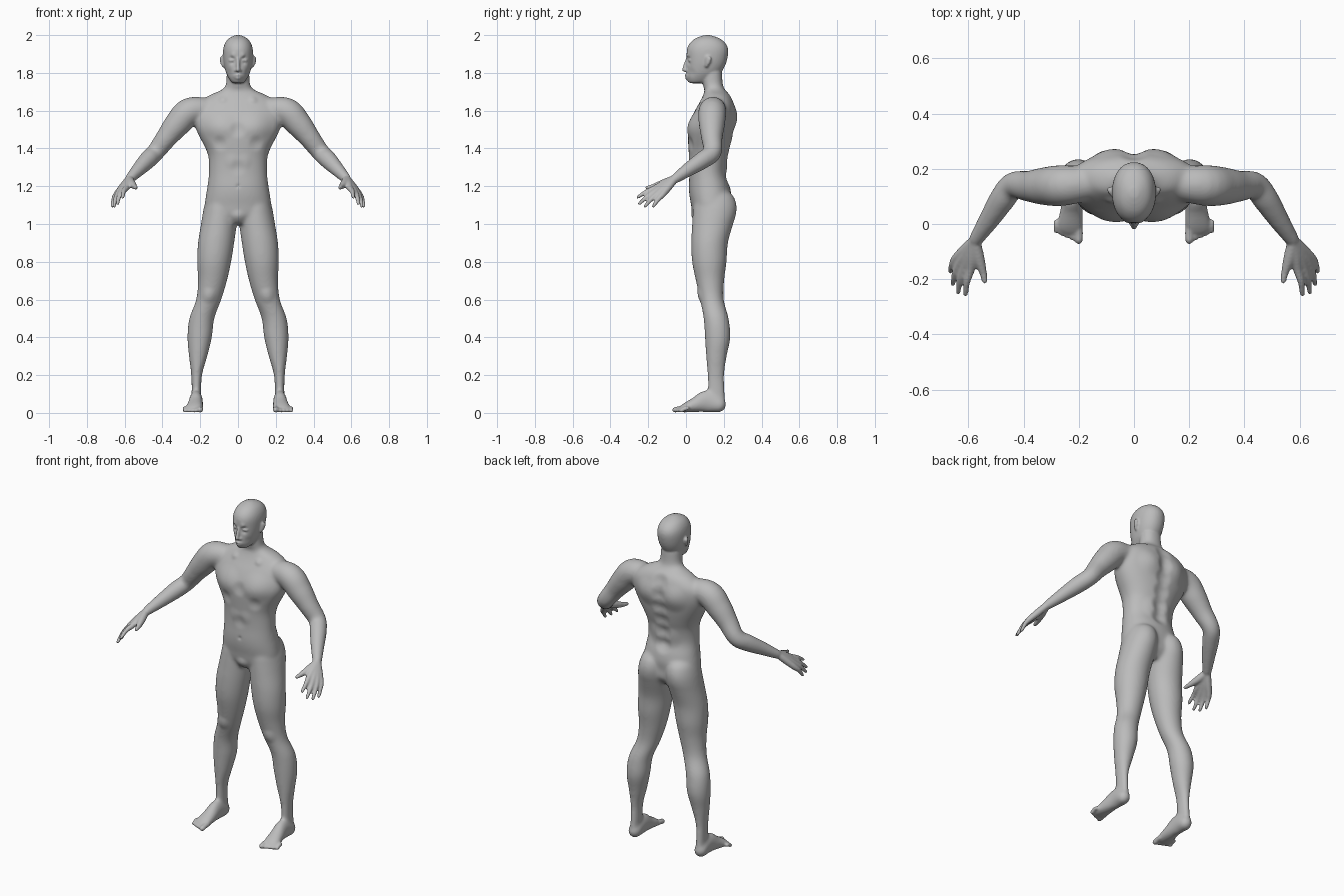
import bpy, bmesh, math
from mathutils import Vector

skin = bpy.data.materials.new("plain_grey")
skin.diffuse_color = (0.5, 0.5, 0.5, 1)


def spline(rows, steps=5):
    """Smooth list of rows through the given ones (Catmull-Rom)."""
    out = []
    for i in range(len(rows) - 1):
        a, b, c, d = (rows[max(0, min(len(rows) - 1, i + k))] for k in (-1, 0, 1, 2))
        for s in range(steps):
            t = s / steps
            out.append([0.5 * (2 * q + (r - p) * t + (2 * p - 5 * q + 4 * r - u) * t * t
                               + (3 * q - p - 3 * r + u) * t ** 3)
                        for p, q, r, u in zip(a, b, c, d)])
    return out + [list(rows[-1])]


def loft(name, rings):
    """Closed skin over a list of rings."""
    bm = bmesh.new()
    loops = [[bm.verts.new(p) for p in ring] for ring in rings]
    n = len(loops[0])
    for a, b in zip(loops, loops[1:]):
        for i in range(n):
            bm.faces.new((a[i], a[(i + 1) % n], b[(i + 1) % n], b[i]))
    bm.faces.new(loops[0])
    bm.faces.new(loops[-1])
    bmesh.ops.recalc_face_normals(bm, faces=bm.faces)
    me = bpy.data.meshes.new(name)
    bm.to_mesh(me)
    bm.free()
    ob = bpy.data.objects.new(name, me)
    bpy.context.collection.objects.link(ob)
    return ob


def column(name, rows, s=1, power=2.2, n=40):
    """Upright form; each row is z, x0, x1, y0, y1."""
    rings = []
    for z, x0, x1, y0, y1 in spline(rows):
        ring = []
        for i in range(n):
            c, d = math.cos(math.tau * i / n), math.sin(math.tau * i / n)
            ring.append((s * ((x0 + x1) / 2 + (x1 - x0) / 2 * math.copysign(abs(c) ** (2 / power), c)),
                         (y0 + y1) / 2 + (y1 - y0) / 2 * math.copysign(abs(d) ** (2 / power), d), z))
        rings.append(ring)
    return loft(name, rings)


def limb(name, pts, s=1, n=20):
    """Round-ended tube; each point is x, y, z, radius (, second radius)."""
    pts = spline([(s * p[0], p[1], p[2], p[3], p[-1]) for p in pts])
    pos = [Vector(p[:3]) for p in pts]
    whole = (pos[-1] - pos[0]).normalized()
    ref = Vector((0, 1, 0)) if abs(whole.z) > 0.95 else Vector((0, 0, 1))
    rings = []

    def ring(c, t, ra, rb):
        u = t.cross(ref).normalized()
        v = u.cross(t)
        rings.append([c + u * ra * math.cos(math.tau * i / n) + v * rb * math.sin(math.tau * i / n)
                      for i in range(n)])
    last = len(pts) - 1
    for k, p in enumerate(pts):
        t = (pos[min(k + 1, last)] - pos[max(k - 1, 0)]).normalized()
        r = min(p[3], p[4])
        if k == 0:
            for a in (85, 60, 30):
                c = math.cos(math.radians(a))
                ring(pos[0] - t * r * math.sin(math.radians(a)), t, p[3] * c, p[4] * c)
        ring(pos[k], t, p[3], p[4])
        if k == last:
            for a in (30, 60, 85):
                c = math.cos(math.radians(a))
                ring(pos[k] + t * r * math.sin(math.radians(a)), t, p[3] * c, p[4] * c)
    return loft(name, rings)


def fuse(name, parts, voxel, smooth, bumps=()):
    """Melt parts into one smooth skin, then push soft bumps (x, y, z, radius, dy)."""
    bpy.ops.object.select_all(action='DESELECT')
    for p in parts:
        p.select_set(True)
    ob = bpy.context.view_layer.objects.active = parts[0]
    if len(parts) > 1:
        bpy.ops.object.join()
    ob.name = name
    m = ob.modifiers.new("melt", 'REMESH')
    m.mode, m.voxel_size, m.use_smooth_shade = 'VOXEL', voxel, True
    m = ob.modifiers.new("soften", 'SMOOTH')
    m.factor, m.iterations = 0.5, smooth
    me = bpy.data.meshes.new_from_object(ob.evaluated_get(bpy.context.evaluated_depsgraph_get()))
    ob.modifiers.clear()
    ob.data = me
    for x, y, z, r, dy in bumps:
        for c in {Vector((x, y, z)).freeze(), Vector((-x, y, z)).freeze()}:
            for v in me.vertices:
                if abs(v.co.z - c.z) < r:
                    d = (v.co - c).length_squared / (r * r)
                    if d < 1:
                        v.co.y += dy * (1 - d) ** 2
    return ob


# torso and neck: z, half width, front, back
torso = [(1.0, .09, .06, .2), (1.05, .165, .035, .235), (1.1, .175, .027, .235), (1.15, .17, .018, .24),
         (1.2, .162, .015, .232), (1.27, .154, .018, .212), (1.35, .156, .016, .222),
         (1.4, .172, .013, .235), (1.45, .198, .01, .246), (1.5, .222, .01, .255),
         (1.55, .235, .024, .262), (1.6, .232, .047, .263), (1.64, .21, .07, .255),
         (1.68, .155, .09, .236), (1.71, .088, .098, .207), (1.74, .064, .088, .195), (1.82, .06, .08, .19)]
trunk = [column("torso", [(z, -w, w, a, b) for z, w, a, b in torso])]

for s in (1, -1):
    # leg with buttock
    trunk.append(column("leg", [
        (1.18, .04, .13, .11, .21), (1.15, .012, .16, .06, .25), (1.1, .002, .178, .04, .268),
        (1.05, .002, .188, .035, .265), (1.0, .006, .196, .032, .25), (.9, .02, .212, .028, .222),
        (.8, .036, .217, .032, .215), (.7, .058, .212, .052, .202), (.6, .088, .222, .074, .2),
        (.5, .125, .258, .093, .226), (.4, .138, .268, .1, .235), (.3, .162, .26, .106, .216),
        (.2, .19, .248, .113, .203), (.1, .195, .246, .113, .207), (.04, .195, .25, .1, .212)], s, 2))
    # arm
    trunk.append(limb("arm", [
        (.12, .15, 1.605, .055), (.25, .14, 1.598, .074), (.32, .137, 1.53, .07), (.38, .137, 1.455, .057),
        (.437, .14, 1.38, .049), (.477, .09, 1.34, .048), (.523, .018, 1.292, .039), (.575, -.06, 1.238, .027)], s))
    # foot
    trunk.append(limb("foot", [
        (.222, .175, .042, .038, .042), (.222, .11, .06, .036, .06), (.226, .05, .043, .042, .041),
        (.231, .0, .028, .049, .027), (.234, -.025, .019, .048, .018)], s))

shape = [(.1, .01, 1.53, .1, -.012), (.1, .01, 1.425, .05, .009), (0, .01, 1.5, .05, .008),
         (0, .01, 1.3, .05, .005), (.035, .01, 1.33, .05, -.004), (0, .015, 1.2, .015, .008),
         (.09, .26, 1.56, .09, .014), (.05, .22, 1.3, .07, .008), (0, .03, 1.03, .05, -.012),
         (.08, .09, 1.655, .03, -.008), (.155, .07, .62, .05, -.008)]
shape += [(0, .25 - abs(z - 1.55) * .1, z, .06, -.014) for z in (1.25, 1.33, 1.41, 1.49, 1.57, 1.64)]
trunk = fuse("trunk", trunk, .0075, 18, shape)

# head: z, half width, front, back
skull = [(1.745, .026, .022, .09), (1.755, .038, .012, .13), (1.775, .051, .007, .155), (1.8, .063, .005, .185),
         (1.84, .074, .005, .208), (1.88, .079, .004, .22), (1.92, .079, .004, .224), (1.95, .072, .015, .214),
         (1.975, .057, .038, .19), (1.99, .037, .066, .16), (2.0, .014, .097, .128)]
head = fuse("head", [column("skull", [(z, -w, w, a, b) for z, w, a, b in skull], 1, 2.15)], .006, 5,
            [(.032, .012, 1.865, .028, .016), (.028, .005, 1.893, .022, -.006),
             (.05, .03, 1.8, .03, .005), (0, .01, 1.757, .025, -.005)])

# nose and lips
parts = [trunk, head,
         limb("nose", [(0, .008, 1.878, .008), (0, -.003, 1.845, .009), (0, -.009, 1.817, .012)]),
         limb("upper_lip", [(-.024, .016, 1.785, .005), (0, .0, 1.789, .008, .006), (.024, .016, 1.785, .005)]),
         limb("lower_lip", [(-.02, .016, 1.776, .005), (0, .002, 1.773, .008, .007), (.02, .016, 1.776, .005)])]

wrist = (.575, -.058, 1.24)
knuckles = [(.592, -.163, 1.19), (.614, -.157, 1.176), (.632, -.145, 1.164), (.645, -.125, 1.154)]
tips = [(.61, -.255, 1.142), (.637, -.247, 1.108), (.656, -.217, 1.094), (.664, -.172, 1.094)]
for s in (1, -1):
    # eye, ear, nostril
    parts += [limb("eye", [(.024, .021, 1.866, .011, .009), (.041, .026, 1.866, .011, .009)], s),
              limb("ear", [(.077, .108, 1.838, .009, .01), (.083, .115, 1.86, .01, .017),
                           (.086, .12, 1.88, .009, .017)], s),
              limb("nostril", [(.008, .002, 1.813, .009), (.014, .006, 1.812, .008)], s)]
    # fingers running back through the palm to the wrist
    for k, t in zip(knuckles, tips):
        a, b, c = Vector(wrist), Vector(k), Vector(t)
        mid = b.lerp(c, .5) + Vector((.004, 0, .005))
        parts.append(limb("finger", [(*a.lerp(b, .05), .02), (*a.lerp(b, .55), .02), (*b, .0165),
                                     (*mid, .0125), (*c, .009)], s))
    # thumb
    parts.append(limb("thumb", [(.575, -.07, 1.235, .021), (.562, -.125, 1.213, .021),
                                (.547, -.175, 1.198, .014), (.541, -.206, 1.192, .0105)], s))
    # toes
    for i in range(5):
        x, r = .2 + i * .0195 + (i > 0) * .003, .015 if i == 0 else .011
        parts.append(limb("toe", [(x, -.005 + i * .003, .024, r), (x, -.03 + i * .006, .022, r),
                                  (x, -.058 + i * .0085, r + .001, r)], s))

body = fuse("body", parts, .006, 4)
body.data.materials.clear()
body.data.materials.append(skin)
for p in body.data.polygons:
    p.material_index = 0
    p.use_smooth = True
